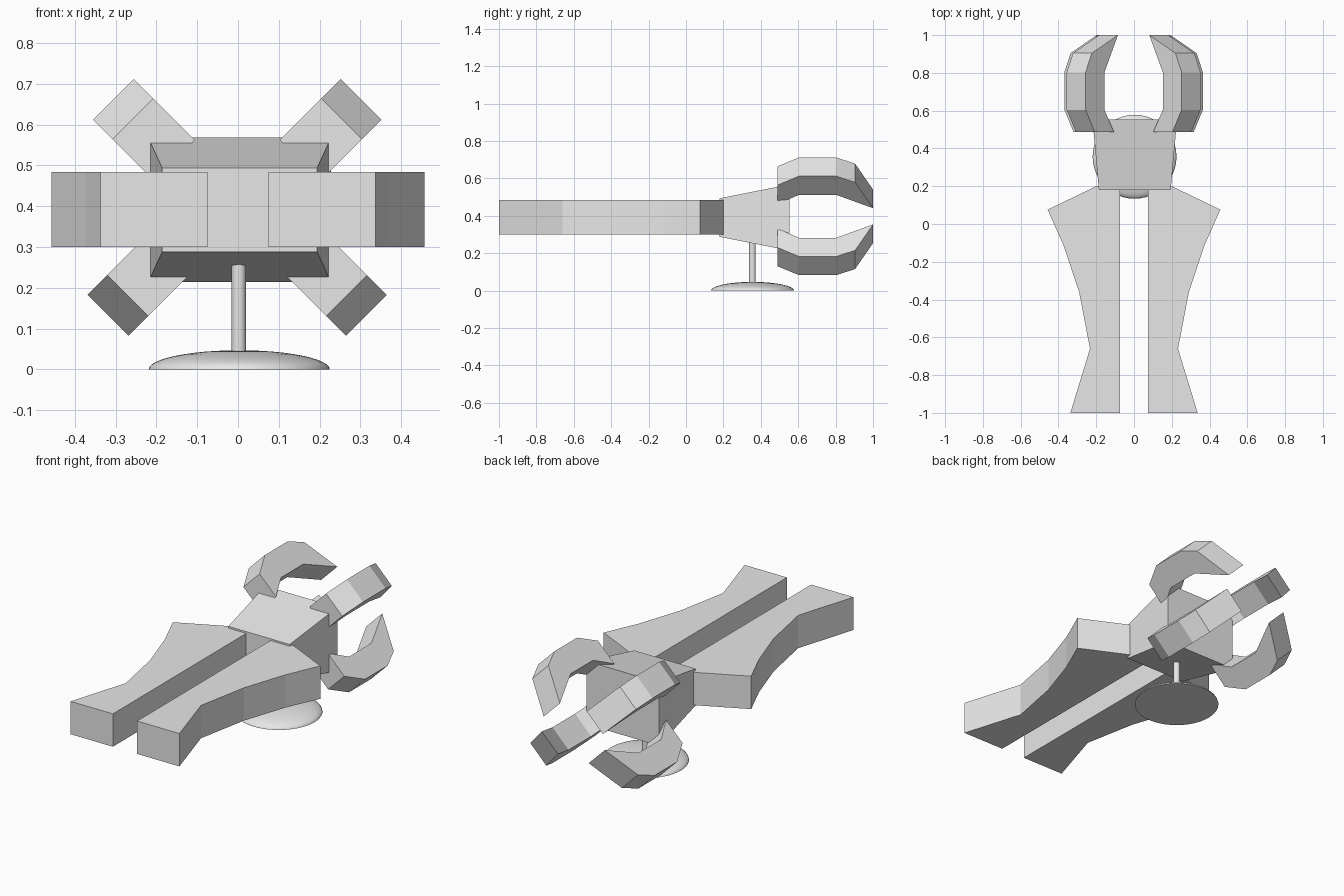
import bpy, bmesh, math
from mathutils import Vector

if "Cube" in bpy.data.objects:
    bpy.data.objects.remove(bpy.data.objects["Cube"])

grey = bpy.data.materials.new("light_grey")
grey.diffuse_color = (0.8, 0.8, 0.8, 1)
grey.use_nodes = True
grey.node_tree.nodes["Principled BSDF"].inputs["Base Color"].default_value = grey.diffuse_color


def finish(name, bm):
    bmesh.ops.recalc_face_normals(bm, faces=bm.faces[:])
    mesh = bpy.data.meshes.new(name)
    bm.to_mesh(mesh)
    bm.free()
    mesh.materials.append(grey)
    obj = bpy.data.objects.new(name, mesh)
    bpy.context.collection.objects.link(obj)
    return obj


def loft(name, ring_a, ring_b):
    """Solid joining two matching closed outlines."""
    bm = bmesh.new()
    a = [bm.verts.new(p) for p in ring_a]
    b = [bm.verts.new(p) for p in ring_b]
    bm.faces.new(a)
    bm.faces.new(b)
    n = len(a)
    for i in range(n):
        j = (i + 1) % n
        bm.faces.new((a[i], a[j], b[j], b[i]))
    return finish(name, bm)


def smooth(obj):
    bpy.ops.object.select_all(action='DESELECT')
    obj.select_set(True)
    bpy.context.view_layer.objects.active = obj
    bpy.ops.object.shade_smooth_by_angle(angle=math.radians(35))


# Tapered central body, larger at the back
def body_ring(y, hx, hz):
    return [(0.004 + sx * hx, y, 0.391 + sz * hz)
            for sx, sz in ((-1, -1), (1, -1), (1, 1), (-1, 1))]


loft("body", body_ring(0.18, 0.19, 0.103), body_ring(0.554, 0.224, 0.177))

# Two long flat front prongs, mirrored
PRONG = [(0.075, 0.2), (0.2, 0.2), (0.457, 0.076), (0.373, -0.113),
         (0.29, -0.363), (0.233, -0.66), (0.337, -1.0), (0.075, -1.0)]
for side, sx in (("left", -1), ("right", 1)):
    loft(f"{side}_prong", [(sx * x, y, 0.3) for x, y in PRONG],
         [(sx * x, y, 0.484) for x, y in PRONG])

# Four curved claws set diagonally at the back: (y, distance from axis)
CLAW = [(0.488, 0.362), (0.604, 0.43), (0.803, 0.43), (0.904, 0.384),
        (1.0, 0.188), (0.803, 0.289), (0.604, 0.289), (0.488, 0.218)]
HALF_WIDTH = 0.0707
for level, sz in (("upper", 1), ("lower", -1)):
    for side, sx in (("left", -1), ("right", 1)):
        out = Vector((sx, 0, sz)).normalized()
        across = Vector((sx, 0, -sz)).normalized() * HALF_WIDTH
        origin = Vector((-0.002 + (sx * 0.0125 if sz < 0 else 0), 0,
                         0.358 if sz > 0 else 0.437))
        path = [origin + out * r + Vector((0, y, 0)) for y, r in CLAW]
        loft(f"{level}_{side}_claw", [p - across for p in path],
             [p + across for p in path])

# Stand post
bm = bmesh.new()
bmesh.ops.create_cone(bm, cap_ends=True, segments=32, radius1=0.0175,
                      radius2=0.0175, depth=0.27)
bmesh.ops.translate(bm, verts=bm.verts[:], vec=(0.002, 0.355, 0.165))
smooth(finish("stand_post", bm))

# Shallow domed stand base with a flat underside
bm = bmesh.new()
bmesh.ops.create_uvsphere(bm, u_segments=48, v_segments=24, radius=1)
cut = bmesh.ops.bisect_plane(bm, geom=bm.verts[:] + bm.edges[:] + bm.faces[:],
                             plane_co=(0, 0, 0), plane_no=(0, 0, 1),
                             dist=1e-5, clear_inner=True)
rim = [e for e in bm.edges if e.is_boundary]
bmesh.ops.holes_fill(bm, edges=rim, sides=0)
bmesh.ops.scale(bm, verts=bm.verts[:], vec=(0.222, 0.222, 0.047))
bmesh.ops.translate(bm, verts=bm.verts[:], vec=(0.003, 0.356, 0))
smooth(finish("stand_base", bm))
